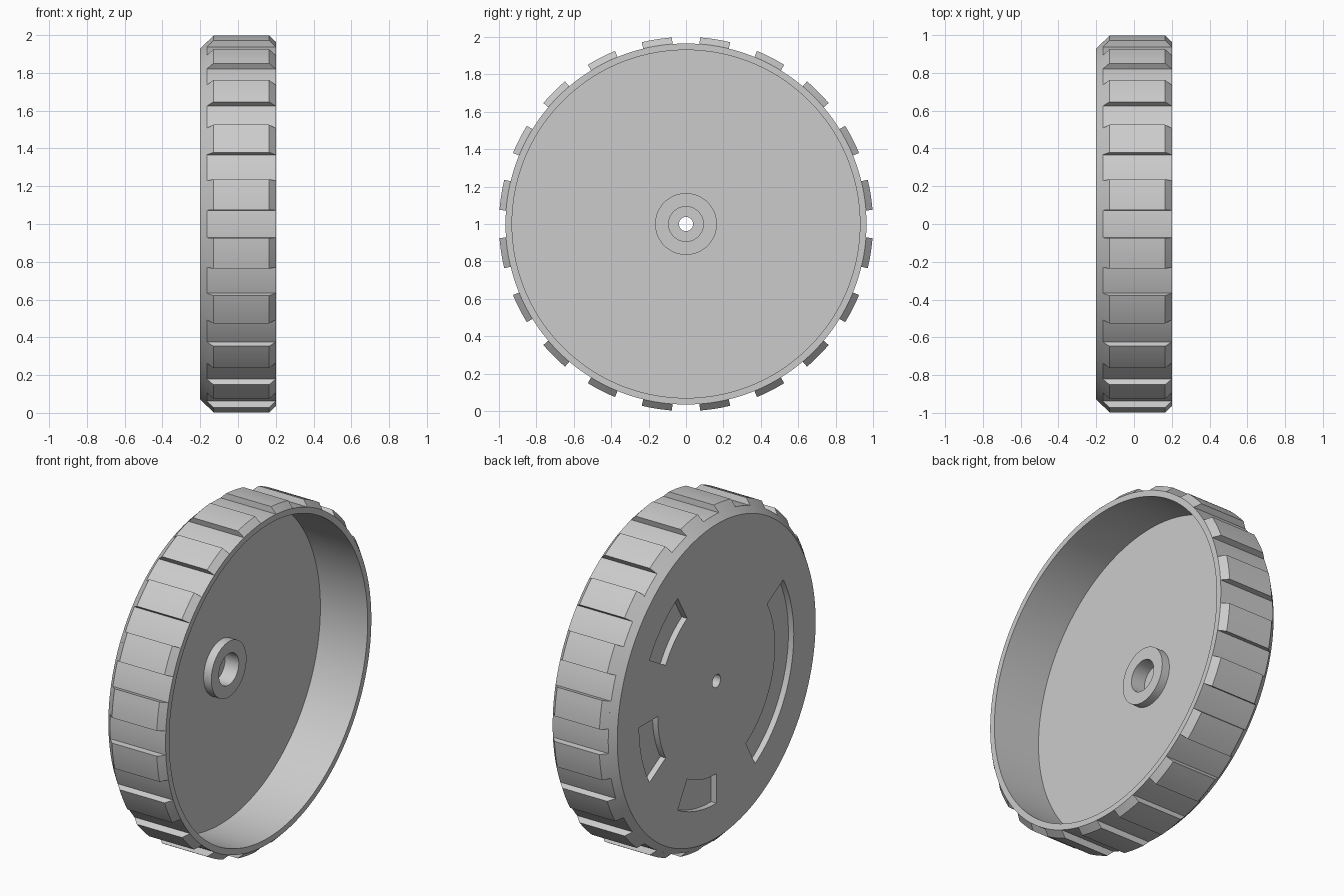
import bpy
import bmesh
from math import sin, cos, radians

cube = bpy.data.objects.get("Cube")
if cube:
    bpy.data.objects.remove(cube, do_unlink=True)

grey = bpy.data.materials.new("light_grey")
grey.use_nodes = True
grey.diffuse_color = (0.6, 0.6, 0.6, 1)
grey.node_tree.nodes["Principled BSDF"].inputs["Base Color"].default_value = (0.6, 0.6, 0.6, 1)


def sweep(name, profile, spans, steps):
    """Sweep a closed (x, radius) profile about the axle through each angle span."""
    bm = bmesh.new()
    for start, end in spans:
        full = end - start >= 360
        rings = []
        for i in range(steps if full else steps + 1):
            a = radians(start + (end - start) * i / steps)
            rings.append([bm.verts.new((x, -r * cos(a), 1 + r * sin(a))) for x, r in profile])
        pairs = list(zip(rings, rings[1:]))
        if full:
            pairs.append((rings[-1], rings[0]))
        else:
            bm.faces.new(rings[0])
            bm.faces.new(rings[-1])
        n = len(profile)
        for p, q in pairs:
            for j in range(n):
                k = (j + 1) % n
                bm.faces.new((p[j], p[k], q[k], q[j]))
    bmesh.ops.recalc_face_normals(bm, faces=bm.faces)
    mesh = bpy.data.meshes.new(name)
    bm.to_mesh(mesh)
    bm.free()
    mesh.materials.append(grey)
    obj = bpy.data.objects.new(name, mesh)
    bpy.context.collection.objects.link(obj)
    return obj


def activate(obj):
    bpy.ops.object.select_all(action="DESELECT")
    obj.select_set(True)
    bpy.context.view_layer.objects.active = obj


# Wheel body: closed outer face, chamfered rim, open inner side with hub
body_profile = [(-0.2, 0.038), (-0.2, 0.93), (-0.165, 0.965), (0.2, 0.965),
                (0.2, 0.93), (-0.11, 0.93), (-0.11, 0.165), (-0.06, 0.165),
                (-0.06, 0.093), (-0.15, 0.093), (-0.15, 0.038)]
body = sweep("wheel_body", body_profile, [(0, 360)], 180)

# Shallow arc pockets in the outer face
pocket_profile = [(-0.25, 0.55), (-0.25, 0.725), (-0.165, 0.725), (-0.165, 0.55)]
pockets = sweep("pocket_cutter", pocket_profile,
                [(-60, 30), (120, 150), (180, 210), (240, 270)], 30)
pockets.hide_render = True
cut = body.modifiers.new("pockets", "BOOLEAN")
cut.operation = "DIFFERENCE"
cut.solver = "EXACT"
cut.object = pockets
activate(body)
bpy.ops.object.modifier_apply(modifier=cut.name)
bpy.data.objects.remove(pockets, do_unlink=True)

# Tread blocks around the rim
tread_profile = [(-0.165, 0.955), (-0.165, 0.965), (-0.13, 1.0),
                 (0.165, 1.0), (0.2, 0.965), (0.2, 0.955)]
treads = sweep("tread_blocks", tread_profile,
               [(18 * i + 4.3, 18 * i + 13.7) for i in range(20)], 5)

for part in (body, treads):
    activate(part)
    bpy.ops.object.shade_smooth_by_angle(angle=radians(25))
